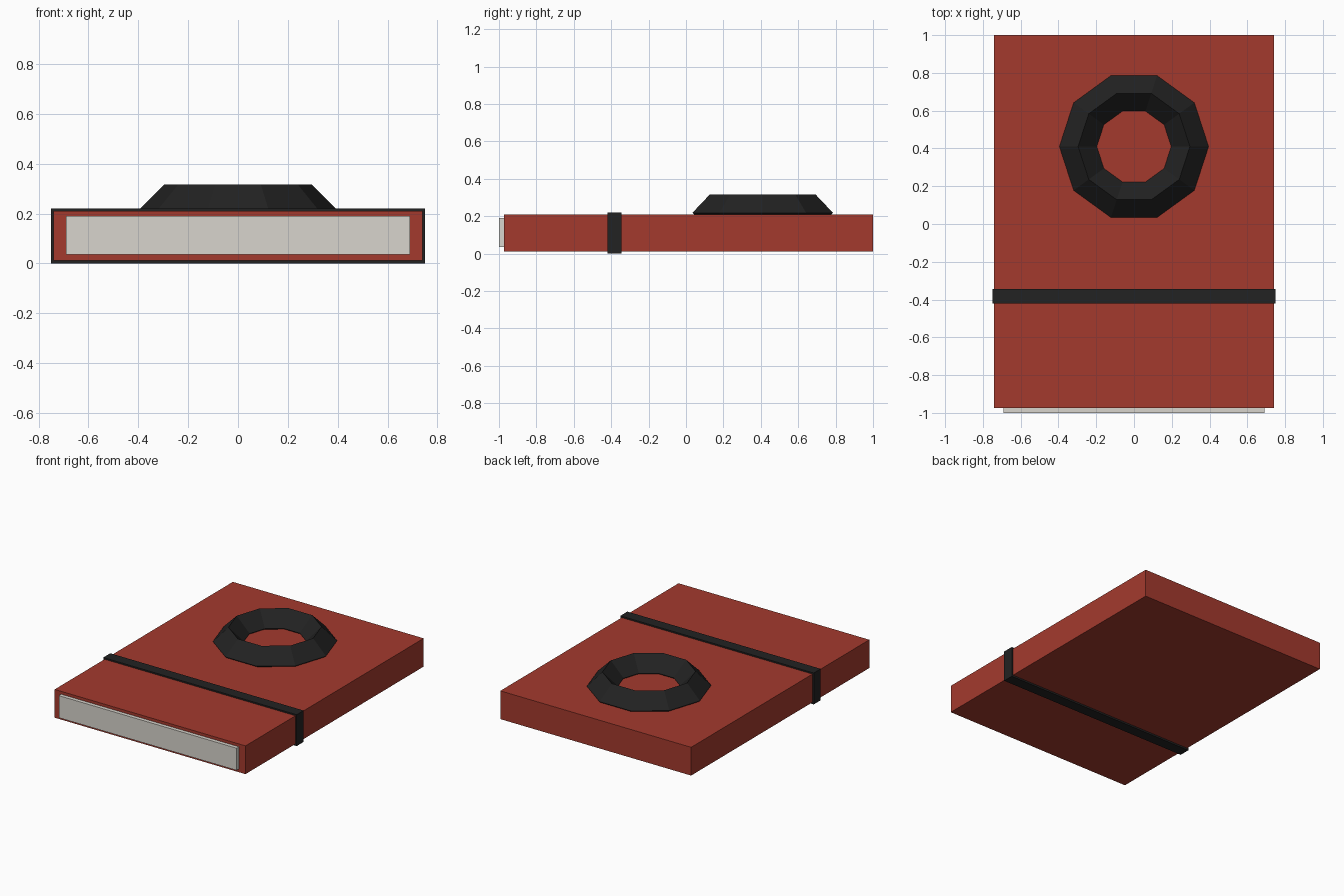
import bpy

if "Cube" in bpy.data.objects:
    bpy.data.objects.remove(bpy.data.objects["Cube"])


def material(name, color):
    m = bpy.data.materials.new(name)
    m.diffuse_color = (*color, 1)
    m.use_nodes = True
    m.node_tree.nodes["Principled BSDF"].inputs["Base Color"].default_value = m.diffuse_color
    return m


def box(name, lo, hi, mat):
    center = [(a + b) / 2 for a, b in zip(lo, hi)]
    bpy.ops.mesh.primitive_cube_add(size=1, location=center)
    ob = bpy.context.object
    ob.name = name
    ob.scale = [b - a for a, b in zip(lo, hi)]
    bpy.ops.object.transform_apply(location=False, rotation=False, scale=True)
    ob.data.materials.append(mat)
    return ob


red = material("cover_red", (0.37, 0.042, 0.027))
black = material("band_black", (0.016, 0.016, 0.016))
paper = material("page_paper", (0.69, 0.665, 0.61))

# Closed notebook cover
box("cover", (-0.74, -0.974, 0.012), (0.74, 1.0, 0.21), red)

# Page block showing at the front edge
box("pages", (-0.69, -1.0, 0.035), (0.69, -0.9, 0.19), paper)

# Elastic strap wrapped around the cover
box("strap", (-0.75, -0.421, 0.0), (0.75, -0.344, 0.22), black)

# Faceted ring emblem, half sunk into the cover
bpy.ops.mesh.primitive_torus_add(major_radius=0.296, minor_radius=0.099,
                                 major_segments=10, minor_segments=4,
                                 location=(0, 0.41, 0.218))
ring = bpy.context.object
ring.name = "cover_ring"
ring.data.materials.append(black)
